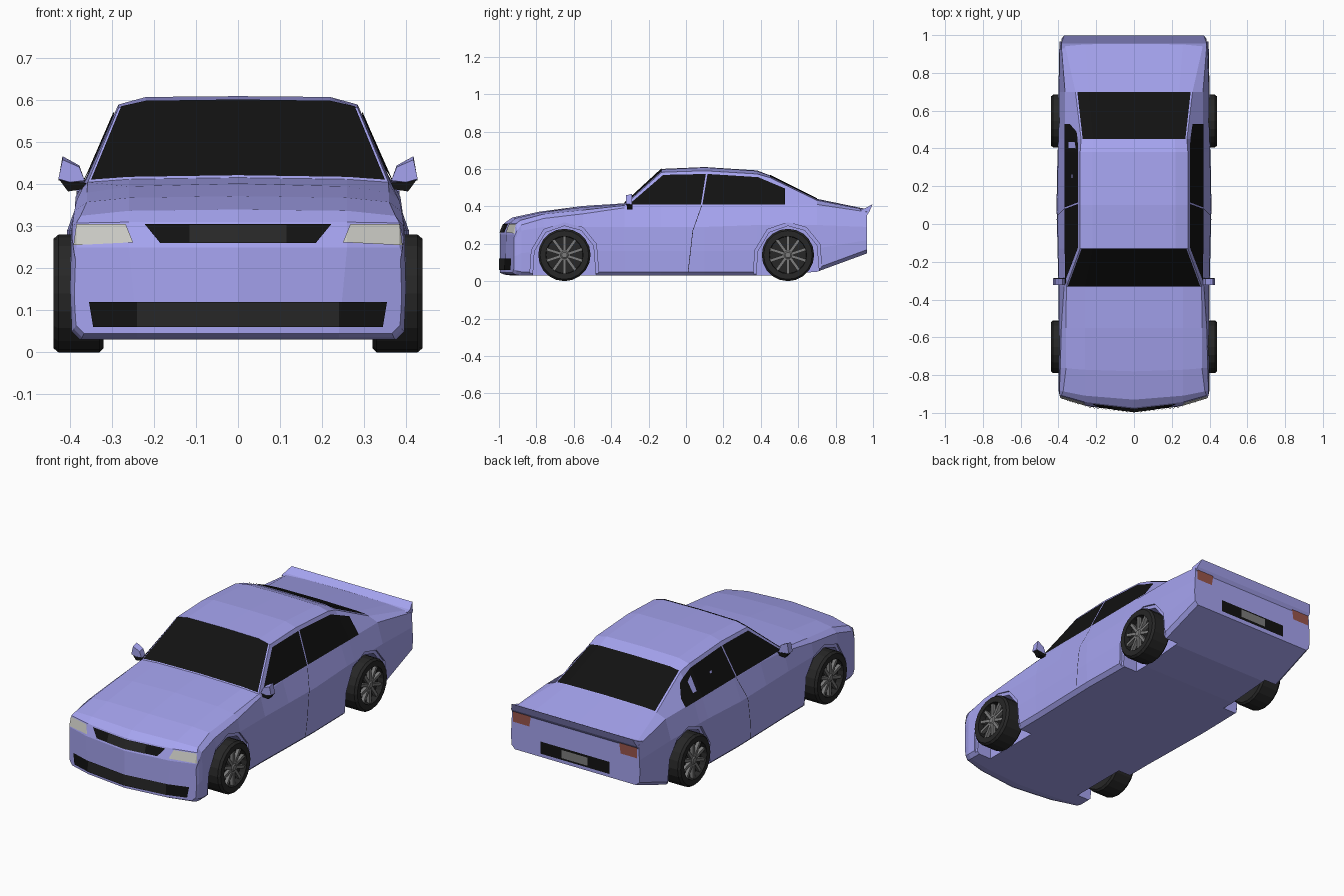
import bpy, bmesh, math
from mathutils import Vector, Matrix

if "Cube" in bpy.data.objects:
    bpy.data.objects.remove(bpy.data.objects["Cube"])


def material(name, rgb):
    m = bpy.data.materials.new(name)
    m.diffuse_color = (*rgb, 1)
    m.use_nodes = True
    m.node_tree.nodes["Principled BSDF"].inputs["Base Color"].default_value = m.diffuse_color
    return m


PAINT = material("paint", (0.38, 0.37, 0.87))
BLACK = material("black", (0.006, 0.006, 0.006))
RUBBER = material("rubber", (0.02, 0.02, 0.02))
RED = material("red", (0.32, 0.09, 0.07))
LAMP = material("lamp", (0.6, 0.6, 0.56))
METAL = material("metal", (0.2, 0.2, 0.2))


def finish(name, bm, mat=None):
    me = bpy.data.meshes.new(name)
    bm.to_mesh(me)
    ob = bpy.data.objects.new(name, me)
    bpy.context.collection.objects.link(ob)
    if mat:
        me.materials.append(mat)
    return ob


def prism(bm, pts, a, b, axis):
    """Extrude a 2D outline from a to b along x or y."""
    place = (lambda p, t: (t, *p)) if axis == "x" else (lambda p, t: (p[0], t, p[1]))
    lo, hi = ([bm.verts.new(place(p, t)) for p in pts] for t in (a, b))
    n = len(pts)
    faces = [bm.faces.new(lo), bm.faces.new(hi[::-1])]
    for i in range(n):
        faces.append(bm.faces.new((lo[i], hi[i], hi[(i + 1) % n], lo[(i + 1) % n])))
    bmesh.ops.recalc_face_normals(bm, faces=faces)


# Body stations: y, nose sweep, floor z, half width, crease z, belt x/z, roof edge x/z, inner z, centre z
STATIONS = [
    (-.995, .08, .045, .39, .22, .39, .235, .385, .25, .25, .25),
    (-.972, .07, .035, .395, .24, .395, .27, .385, .308, .31, .31),
    (-.93, .05, .03, .40, .27, .395, .30, .375, .325, .337, .34),
    (-.78, .02, .03, .40, .29, .39, .335, .36, .358, .368, .372),
    (-.55, 0, .03, .40, .29, .385, .36, .36, .38, .395, .402),
    (-.33, 0, .03, .40, .29, .37, .392, .358, .405, .412, .416),
    (-.13, 0, .03, .405, .29, .365, .405, .285, .582, .597, .60),
    (.10, 0, .03, .41, .29, .365, .405, .285, .59, .608, .61),
    (.38, 0, .03, .405, .30, .365, .408, .285, .573, .589, .592),
    (.45, 0, .03, .403, .30, .365, .41, .28, .553, .563, .565),
    (.70, 0, .05, .40, .30, .365, .41, .31, .432, .437, .44),
    (.967, 0, .148, .395, .29, .387, .37, .37, .38, .384, .385)]


def body_mesh():
    bm = bmesh.new()
    rings = []
    for y, k, zf, w, zs, xb, zb, xr, zr, zi, zc in STATIONS:
        half = [(0, zf), (.24, zf), (.94 * w, zf), (w - .004, zf + .02), (w, (zf + zs) / 2),
                (w - .003, zs), (xb, zb), (xr, zr), (.77 * xr if xr < .35 else .26, zi), (0, zc)]
        pts = half + [(-x, z) for x, z in half[8:0:-1]]
        rings.append([bm.verts.new((x, y + k * (x / .4) ** 2, z)) for x, z in pts])
    for a, b in zip(rings, rings[1:]):
        for i in range(18):
            j = (i + 1) % 18
            bm.faces.new((a[i], a[j], b[j], b[i]))
    for r in (rings[0], rings[-1]):
        for ids in ((0, 1, 8, 9), range(1, 9), (0, 9, 10, 17), range(10, 18)):
            bm.faces.new([r[i] for i in ids])
    bmesh.ops.recalc_face_normals(bm, faces=bm.faces)
    return bm


def panel(name, pts, direction, mat, lift=.004):
    """Cut a convex outline out of the body skin and lift it slightly."""
    d = Vector(direction)
    put = (lambda p: Vector((0, *p))) if d.x else (
        (lambda p: Vector((p[0], 0, p[1]))) if d.y else (lambda p: Vector((*p, 0))))
    pts = [put(p) for p in pts]
    mid = sum(pts, Vector()) / len(pts)
    bm = body_mesh()
    bmesh.ops.delete(bm, geom=[f for f in bm.faces if f.normal.dot(d) < .25], context="FACES")
    for a, b in zip(pts, pts[1:] + pts[:1]):
        n = (b - a).cross(d).normalized()
        if n.dot(mid - a) > 0:
            n = -n
        bmesh.ops.bisect_plane(bm, geom=bm.verts[:] + bm.edges[:] + bm.faces[:],
                               plane_co=a, plane_no=n, clear_outer=True)
    bmesh.ops.translate(bm, verts=bm.verts, vec=d * lift)
    return finish(name, bm, mat)


def sym(pts):
    return pts + [(-x, z) for x, z in pts[::-1]]


# Body shell with stepped wheel arches
body = finish("body", body_mesh(), PAINT)
AXLES = (-.65, .545)
ARCH = [(-.172, -.02), (-.16, .16), (-.10, .26), (0, .295), (.09, .27), (.155, .19), (.172, -.02)]
for name, grow, inner in (("arch_cutter", 1.1, .388), ("well_cutter", 1, .30)):
    bm = bmesh.new()
    for yc in AXLES:
        for s in (1, -1):
            prism(bm, [(yc + y * grow, .1 + (z - .1) * grow) for y, z in ARCH], s * inner, s * .5, "x")
    cutter = finish(name, bm)
    cutter.hide_render = True
    cutter.display_type = "WIRE"
    mod = body.modifiers.new(name, "BOOLEAN")
    mod.operation, mod.object, mod.solver = "DIFFERENCE", cutter, "EXACT"

# Tail lip
bm = bmesh.new()
prism(bm, [(.93, .383), (.955, .388), (.998, .412), (.98, .37), (.966, .35)], -.37, .37, "x")
for v in bm.verts:
    if v.co.y < .99:
        v.co.x *= 1.04
finish("tail_lip", bm, PAINT)

# Glass
panel("windscreen", sym([(.35, -.328), (.278, -.132)]), (0, 0, 1), BLACK)
panel("rear_window", sym([(.272, .45), (.30, .70)]), (0, 0, 1), BLACK)
for s, side in ((1, "right"), (-1, "left")):
    panel(side + "_front_window", [(-.305, .41), (-.122, .568), (.106, .573), (.08, .41)], (s, 0, 0), BLACK)
    panel(side + "_rear_window", [(.088, .41), (.115, .573), (.385, .556), (.53, .495), (.53, .41)],
          (s, 0, 0), BLACK)
    panel(side + "_door_seam", [(.083, .405), (.086, .405), (.038, .27), (.035, .27)], (s, 0, 0), BLACK, .001)
    panel(side + "_lower_seam", [(.035, .27), (.038, .27), (.013, .05), (.010, .05)], (s, 0, 0), BLACK, .001)
    # Lamps
    panel(side + "_headlight", [(s * x, z) for x, z in ((.25, .262), (.392, .255), (.385, .305), (.268, .306))],
          (0, -1, 0), LAMP)
    panel(side + "_tail_light", [(s * x, z) for x, z in ((.28, .30), (.38, .30), (.38, .36), (.27, .36))],
          (0, 1, 0), RED)

# Grilles and rear plate
panel("upper_grille", sym([(.185, .26), (.222, .305)]), (0, -1, 0), BLACK)
panel("upper_grille_centre", sym([(.115, .26), (.115, .303)]), (0, -1, 0), RUBBER, .006)
panel("lower_intake", sym([(.345, .06), (.355, .12)]), (0, -1, 0), BLACK)
panel("lower_intake_centre", sym([(.24, .06), (.24, .12)]), (0, -1, 0), RUBBER, .006)
panel("rear_recess", sym([(.21, .168), (.21, .235)]), (0, 1, 0), BLACK)
panel("rear_plate", sym([(.08, .18), (.08, .225)]), (0, 1, 0), METAL, .008)


def lathe(bm, profile, n):
    """Revolve (radius, x) points around the x axis."""
    rings = [[bm.verts.new((x, r * math.cos(i * math.tau / n), r * math.sin(i * math.tau / n)))
              for i in range(n)] for r, x in profile]
    for a, b in zip(rings, rings[1:]):
        for i in range(n):
            bm.faces.new((a[i], a[(i + 1) % n], b[(i + 1) % n], b[i]))
    bm.faces.new(rings[-1])
    bm.faces.new(rings[0][::-1])
    bmesh.ops.recalc_face_normals(bm, faces=bm.faces)


for s, side in ((1, "right"), (-1, "left")):
    for yc, end in zip(AXLES, ("front", "rear")):
        # Tyre, rim and spokes
        spot = Matrix.Translation((s * .38, yc, .14)) @ Matrix.Diagonal((s, 1, 1, 1))
        tyre, rim, back = bmesh.new(), bmesh.new(), bmesh.new()
        lathe(tyre, [(.098, .025), (.1, .06), (.13, .06), (.14, .048), (.14, -.05), (.13, -.06)], 20)
        lathe(back, [(.096, .02), (.096, .028)], 20)
        lathe(rim, [(.022, .02), (.022, .05), (.015, .055)], 10)
        for i in range(10):
            turn = Matrix.Rotation(i * math.tau / 10, 4, "X")
            bmesh.ops.create_cube(rim, size=1, matrix=turn @ Matrix.Translation((.041, 0, .058))
                                  @ Matrix.Diagonal((.018, .016, .082, 1)))
        for part, bm, mat in (("tyre", tyre, RUBBER), ("rim_back", back, RUBBER), ("spokes", rim, METAL)):
            bm.transform(spot)
            if s < 0:
                bmesh.ops.reverse_faces(bm, faces=bm.faces)
            finish(f"{end}_{side}_{part}", bm, mat)

    # Door mirror and its foot
    bm = bmesh.new()
    prism(bm, [(s * x, z) for x, z in ((.378, .445), (.418, .467), (.428, .41), (.40, .40), (.365, .405))],
          -.322, -.288, "y")
    for v in bm.verts:
        if v.co.y < -.3:
            v.co.z = .425 + (v.co.z - .425) * .8
    finish(side + "_mirror", bm, PAINT)
    bm = bmesh.new()
    prism(bm, [(s * x, z) for x, z in ((.35, .402), (.425, .41), (.405, .383), (.36, .39))], -.315, -.285, "y")
    finish(side + "_mirror_foot", bm, BLACK)
